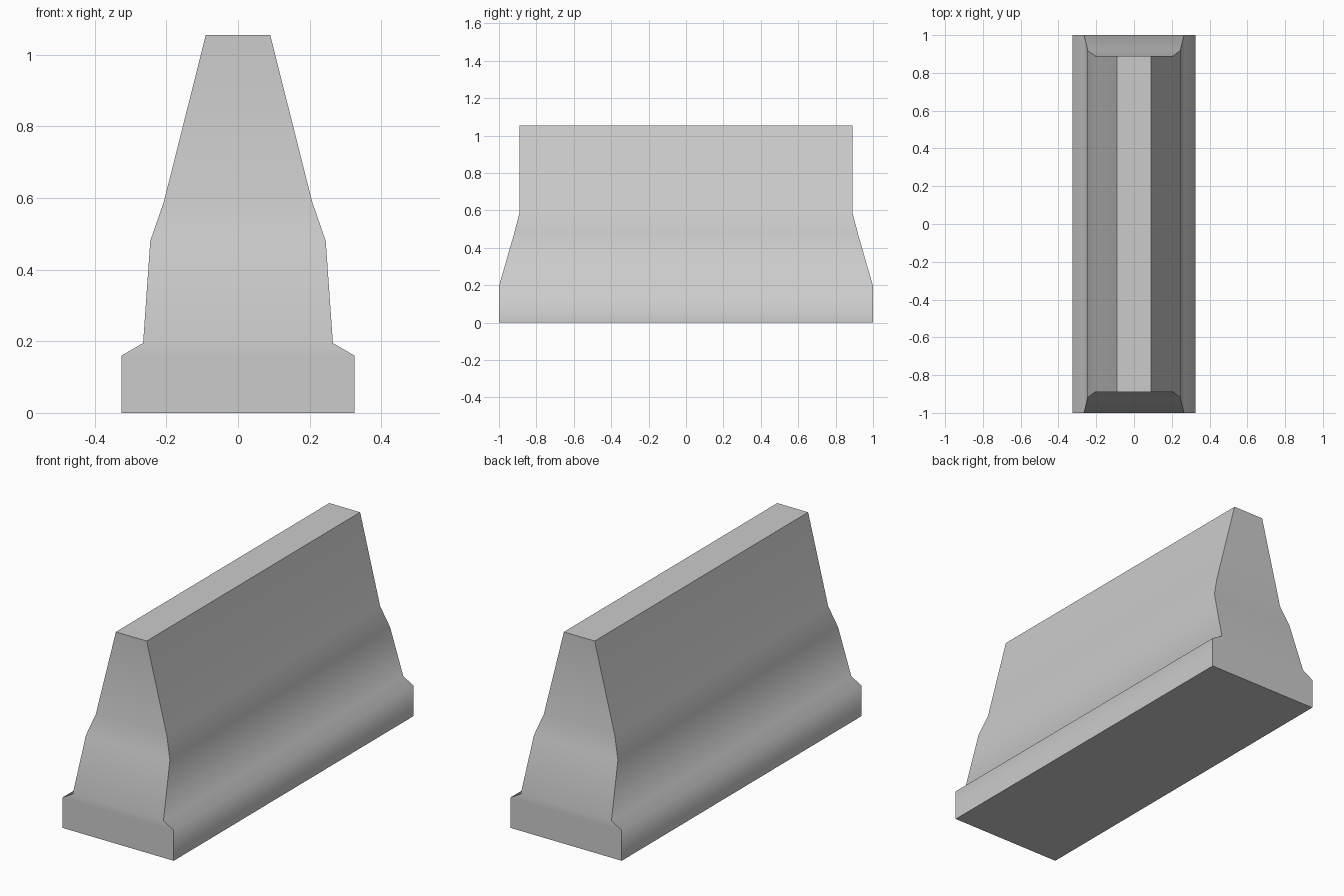
import bpy, bmesh

if "Cube" in bpy.data.objects:
    bpy.data.objects.remove(bpy.data.objects["Cube"])

# Levels from the ground up: half width, half length, height
LEVELS = [
    (0.325, 1.00, 0.00),
    (0.325, 1.00, 0.16),
    (0.265, 1.00, 0.195),
    (0.245, 0.918, 0.48),
    (0.207, 0.89, 0.59),
    (0.09, 0.89, 1.055),
]
CORNERS = [(-1, -1), (1, -1), (1, 1), (-1, 1)]

# Barrier body: rectangular rings stacked and skinned
bm = bmesh.new()
rings = [[bm.verts.new((sx * hx, sy * hy, z)) for sx, sy in CORNERS]
         for hx, hy, z in LEVELS]
for low, high in zip(rings, rings[1:]):
    for i in range(4):
        j = (i + 1) % 4
        bm.faces.new((low[i], low[j], high[j], high[i])).smooth = True
base = bm.faces.new(rings[0][::-1])
top = bm.faces.new(rings[-1])

# Crisp corners and rims, soft shading along the profile
for edge in list(base.edges) + list(top.edges):
    edge.smooth = False
for low, high in zip(rings, rings[1:]):
    for a, b in zip(low, high):
        bm.edges.get((a, b)).smooth = False
bm.normal_update()

mesh = bpy.data.meshes.new("concrete_barrier")
bm.to_mesh(mesh)
bm.free()
barrier = bpy.data.objects.new("concrete_barrier", mesh)
bpy.context.collection.objects.link(barrier)
